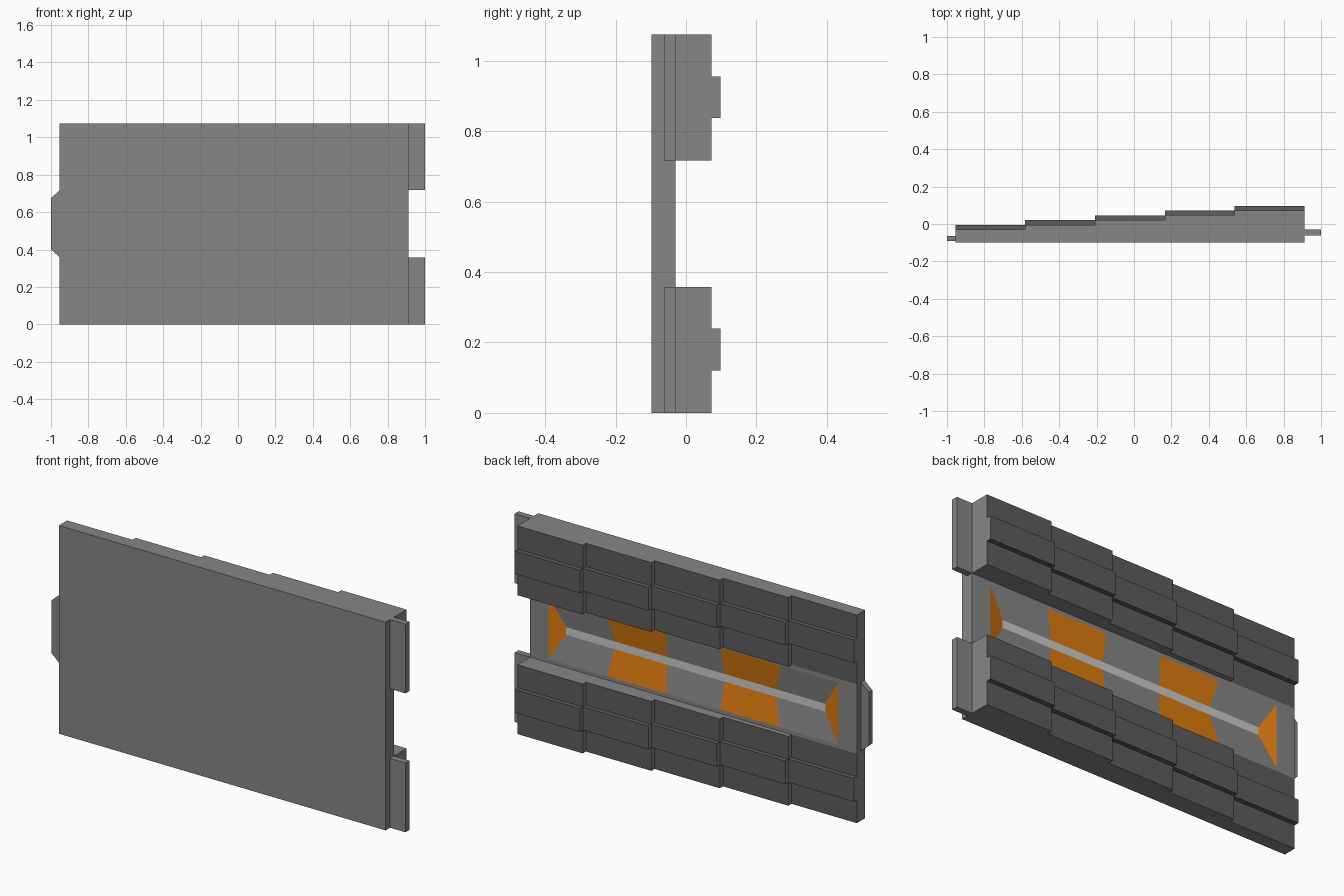
import bpy, bmesh

if "Cube" in bpy.data.objects:
    bpy.data.objects.remove(bpy.data.objects["Cube"])

X0, X1 = -0.955, 0.912             # body ends
MID = (X0 + X1) / 2
FRONT, CHANNEL, FLOOR = -0.098, -0.03, -0.049
STEPS = 5
Z = [0, 0.12, 0.24, 0.358, 0.717, 0.837, 0.955, 1.075]
ZC = Z[-1] / 2


def material(name, color):
    m = bpy.data.materials.new(name)
    m.diffuse_color = color
    m.use_nodes = True
    m.node_tree.nodes["Principled BSDF"].inputs["Base Color"].default_value = m.diffuse_color
    return m


ORANGE = material("orange", (0.73, 0.20, 0.005, 1))
LIGHT = material("light_grey", (0.57, 0.57, 0.57, 1))
GREY = material("mid_grey", (0.24, 0.24, 0.24, 1))
DARK = material("dark_grey", (0.107, 0.107, 0.107, 1))


def quad(bm, *pts, mat=0, face_back=False):
    f = bm.faces.new([bm.verts.new(p) for p in pts])
    f.material_index = mat
    f.normal_update()
    if face_back and f.normal.y < 0:
        f.normal_flip()
    return f


def finish(bm, name, mats=()):
    bmesh.ops.remove_doubles(bm, verts=bm.verts[:], dist=1e-5)
    me = bpy.data.meshes.new(name)
    bm.to_mesh(me)
    bm.free()
    for m in mats:
        me.materials.append(m)
    ob = bpy.data.objects.new(name, me)
    bpy.context.collection.objects.link(ob)
    return ob


def prism(name, profile, y0, y1, mat):
    """Extrude an x-z outline from y0 to y1."""
    bm = bmesh.new()
    f = bm.faces.new([bm.verts.new((x, y0, z)) for x, z in profile])
    ext = bmesh.ops.extrude_face_region(bm, geom=[f])["geom"]
    for v in ext:
        if isinstance(v, bmesh.types.BMVert):
            v.co.y = y1
    bmesh.ops.recalc_face_normals(bm, faces=bm.faces[:])
    return finish(bm, name, [mat])


# Body: stepped back with two rails, each with a raised middle band
xs = [X0 + (X1 - X0) * i / STEPS for i in range(STEPS + 1)]
ROWS = len(Z) - 1


def height(i, j):
    if not (0 <= i < STEPS and 0 <= j < ROWS):
        return FRONT
    if j == 3:
        return CHANNEL
    return CHANNEL + 0.0257 * i + (0.0247 if j in (1, 5) else 0)


bm = bmesh.new()
quad(bm, (X0, FRONT, 0), (X1, FRONT, 0), (X1, FRONT, Z[-1]), (X0, FRONT, Z[-1]))
# Dark cladding on the rails
for i in range(STEPS):
    for j in range(ROWS):
        if j != 3:
            h = height(i, j)
            quad(bm, (xs[i], h, Z[j]), (xs[i], h, Z[j + 1]),
                 (xs[i + 1], h, Z[j + 1]), (xs[i + 1], h, Z[j]), mat=1)
# Walls wherever neighbouring cells differ
for i in range(STEPS + 1):
    for j in range(ROWS):
        a, b = height(i - 1, j), height(i, j)
        if abs(a - b) > 1e-6:
            quad(bm, (xs[i], a, Z[j]), (xs[i], b, Z[j]),
                 (xs[i], b, Z[j + 1]), (xs[i], a, Z[j + 1]))
for j in range(ROWS + 1):
    for i in range(STEPS):
        a, b = height(i, j - 1), height(i, j)
        if abs(a - b) > 1e-6:
            quad(bm, (xs[i], a, Z[j]), (xs[i + 1], a, Z[j]),
                 (xs[i + 1], b, Z[j]), (xs[i], b, Z[j]),
                 mat=1 if j in (1, 2, 5, 6) else 0)
body = finish(bm, "wall_body", [GREY, DARK])

# Channel frame: flat border around the shallow trough
HX, HZ = 0.827, 0.16               # trough half size
SX, SZ = 0.74, 0.02                # floor strip half size


def rect(x0, x1, z0, z1, y):
    return [(x0, y, z0), (x1, y, z0), (x1, y, z1), (x0, y, z1)]


def ring(bm, a, b, mats):
    for k in range(4):
        if mats[k] is not None:
            n = (k + 1) % 4
            quad(bm, a[k], a[n], b[n], b[k], mat=mats[k], face_back=True)


border = rect(X0, X1, Z[3], Z[4], CHANNEL)
rim = rect(MID - HX, MID + HX, ZC - HZ, ZC + HZ, CHANNEL)
floor = rect(MID - SX, MID + SX, ZC - SZ, ZC + SZ, FLOOR)
bm = bmesh.new()
ring(bm, border, rim, [0, 0, 0, 0])
finish(bm, "channel_frame", [GREY])

# Trough: sloped sides with orange panels, orange ends, light floor strip
bm = bmesh.new()
ring(bm, rim, floor, [None, 1, None, 1])
quad(bm, *floor, mat=2, face_back=True)
cols = [(HX, SX), (0.495, 0.46), (0.155, 0.165)]   # rim x, floor x
cols = [(-r, -f) for r, f in cols] + cols[::-1]
for side in (-1, 1):
    for k in range(len(cols) - 1):
        (r0, f0), (r1, f1) = cols[k], cols[k + 1]
        zr, zf = ZC + side * HZ, ZC + side * SZ
        quad(bm, (MID + r0, CHANNEL, zr), (MID + r1, CHANNEL, zr),
             (MID + f1, FLOOR, zf), (MID + f0, FLOOR, zf),
             mat=k % 2, face_back=True)
finish(bm, "channel_trough", [GREY, ORANGE, LIGHT])

# End tabs: one tapered on the left, two plain on the right
prism("left_tab", [(X0, 0.36), (X0, 0.715), (-1, 0.675), (-1, 0.40)],
      -0.092, -0.064, GREY)
for name, z0, z1 in (("lower_right_tab", Z[0], Z[3]), ("upper_right_tab", Z[4], Z[7])):
    prism(name, [(X1, z0), (1, z0), (1, z1), (X1, z1)], -0.062, -0.03, GREY)

# Consistent outward normals on the body
bm = bmesh.new()
bm.from_mesh(body.data)
bmesh.ops.recalc_face_normals(bm, faces=bm.faces[:])
front = min(bm.faces, key=lambda f: f.calc_center_median().y)
if front.normal.y > 0:
    bmesh.ops.reverse_faces(bm, faces=bm.faces[:])
bm.to_mesh(body.data)
bm.free()
